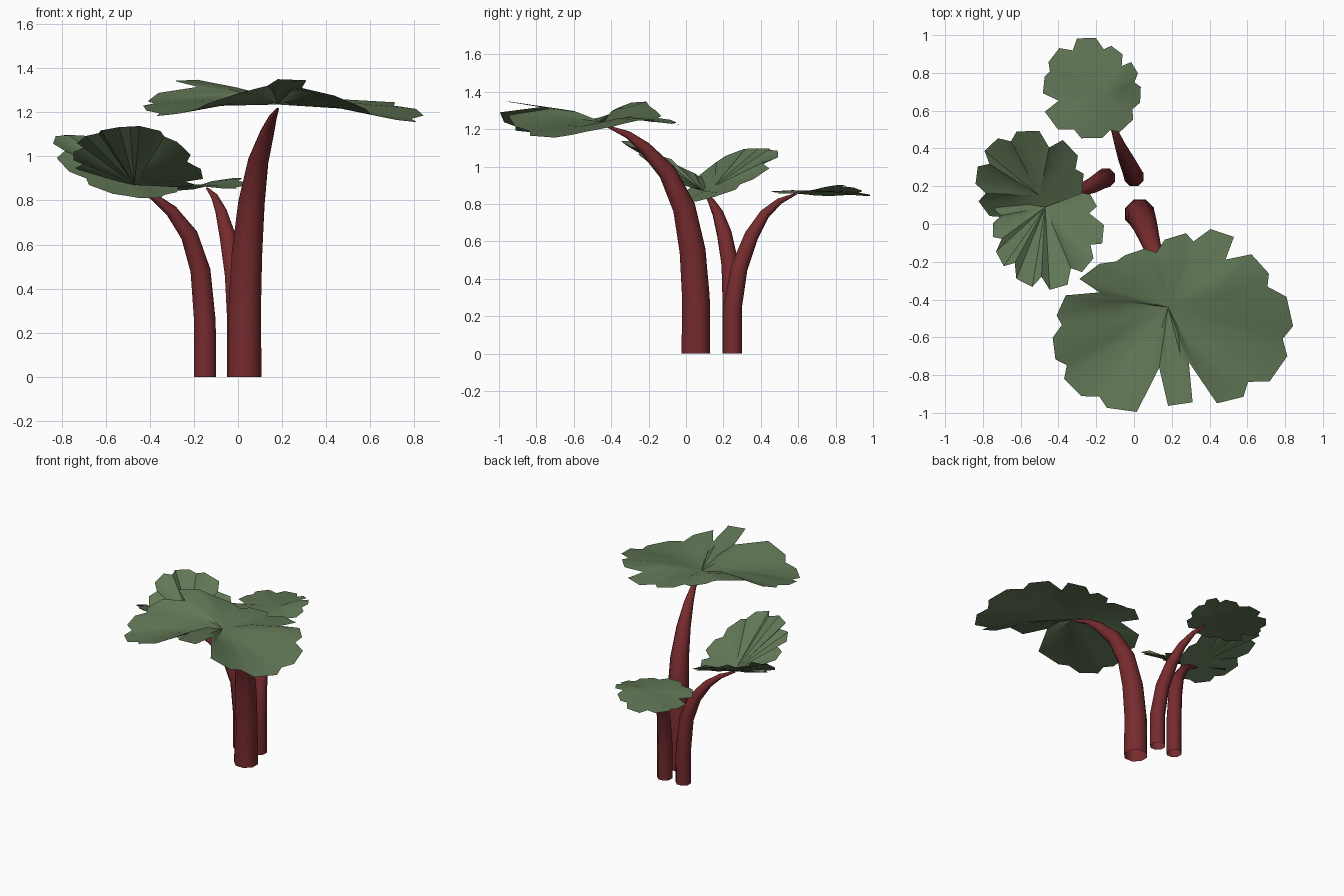
import bpy, bmesh, math
from mathutils import Vector

if "Cube" in bpy.data.objects:
    bpy.data.objects.remove(bpy.data.objects["Cube"])


def material(name, rgb):
    m = bpy.data.materials.new(name)
    m.diffuse_color = (*rgb, 1)
    m.use_nodes = True
    m.node_tree.nodes["Principled BSDF"].inputs["Base Color"].default_value = m.diffuse_color
    return m


GREEN = material("leaf green", (0.12, 0.185, 0.093))
RED = material("stalk red", (0.18, 0.024, 0.027))


def finish(bm, name, mat, angle):
    me = bpy.data.meshes.new(name)
    bm.to_mesh(me)
    bm.free()
    me.materials.append(mat)
    ob = bpy.data.objects.new(name, me)
    bpy.context.collection.objects.link(ob)
    for p in me.polygons:
        p.use_smooth = True
    me.set_sharp_from_angle(angle=math.radians(angle))


def stalk(name, path, sides=8):
    """Open tapering tube swept along (x, y, z, radius) points."""
    bm = bmesh.new()
    pts = [Vector(p[:3]) for p in path]
    rings = []
    for i, p in enumerate(pts):
        t = (pts[min(i + 1, len(pts) - 1)] - pts[max(i - 1, 0)]).normalized()
        if i == 0:
            t = Vector((0, 0, 1))
        u = Vector((0, 1, 0)).cross(t).normalized()
        v = t.cross(u)
        rings.append([bm.verts.new(p + path[i][3] * (u * math.cos(a) + v * math.sin(a)))
                      for a in (math.tau * (k + 0.5) / sides for k in range(sides))])
    for a, b in zip(rings, rings[1:]):
        for k in range(sides):
            j = (k + 1) % sides
            bm.faces.new((a[k], a[j], b[j], b[k]))
    finish(bm, name, RED, 50)


def leaf(name, hub, lobes, bulge=0.02):
    """Lobed leaf fanned round a hub. Lobes: (x, y, z, optional valley depth)."""
    hub = Vector(hub)
    info = []
    for l in lobes:
        d = Vector(l[:3]) - hub
        info.append((math.atan2(d.y, d.x) % math.tau, math.hypot(d.x, d.y), d.z,
                     l[3] if len(l) > 3 else 0.87))
    info.sort()
    n = len(info)
    gaps = [(info[(i + 1) % n][0] - info[i][0]) % math.tau for i in range(n)]
    # start just after the largest gap, so that an open back ends the fan
    s = (gaps.index(max(gaps)) + 1) % n
    info, gaps = info[s:] + info[:s], gaps[s:] + gaps[:s]
    is_open = gaps[-1] > math.radians(110)
    rim = []
    for i, (a, r, z, depth) in enumerate(info):
        for side in (-1, 1):
            j = (i + side) % n
            g = gaps[i] if side > 0 else gaps[i - 1]
            r2, z2 = info[j][1], info[j][2]
            if is_open and ((i == 0 and side < 0) or (i == n - 1 and side > 0)):
                g, r2, z2 = 0.4, r, z
            # blunt tip corner, then the valley shared with the next lobe
            for t, f in [(0.5, 1.02)] + ([(1.0, depth)] if side > 0 else []):
                w = t / 2
                rim.append((a + side * t * g / 2, (r + (r2 - r) * w) * f,
                            z + (z2 - z) * w))
    bm = bmesh.new()
    c = bm.verts.new(hub)
    inner, outer = [], []
    for a, r, z in rim:
        d = Vector((math.cos(a) * r, math.sin(a) * r, z))
        outer.append(bm.verts.new(hub + d))
        inner.append(bm.verts.new(hub + d * 0.5 + Vector((0, 0, bulge))))
    m = len(rim)
    for k in range(m - 1 if is_open else m):
        j = (k + 1) % m
        bm.faces.new((c, inner[k], inner[j]))
        bm.faces.new((inner[k], outer[k], outer[j], inner[j]))
    finish(bm, name, GREEN, 35)


# Stalks
stalk("main_stalk", [(0.03, 0.053, 0, 0.083), (0.03, 0.053, 0.3, 0.08),
                     (0.04, 0.035, 0.55, 0.075), (0.06, -0.01, 0.78, 0.065),
                     (0.09, -0.1, 0.97, 0.05), (0.13, -0.22, 1.1, 0.034),
                     (0.155, -0.31, 1.17, 0.02), (0.18, -0.42, 1.215, 0.006)])
stalk("left_stalk", [(-0.15, 0.245, 0, 0.054), (-0.15, 0.245, 0.25, 0.053),
                     (-0.17, 0.235, 0.48, 0.049), (-0.22, 0.205, 0.64, 0.042),
                     (-0.30, 0.17, 0.75, 0.03), (-0.38, 0.135, 0.815, 0.018),
                     (-0.475, 0.1, 0.86, 0.006)])
stalk("back_stalk", [(0.0, 0.25, 0, 0.054), (0.0, 0.25, 0.25, 0.053),
                     (-0.015, 0.285, 0.46, 0.048), (-0.045, 0.35, 0.63, 0.04),
                     (-0.075, 0.42, 0.745, 0.028), (-0.105, 0.5, 0.815, 0.017),
                     (-0.14, 0.59, 0.855, 0.005)])

# Large front leaf, with slits either side of its raised middle lobe
leaf("large_leaf", (0.18, -0.44, 1.235), [
    (0.83, -0.46, 1.2, 0.92), (0.65, -0.22, 1.26, 0.78), (0.47, -0.04, 1.22),
    (0.22, -0.08, 1.24), (0.02, -0.17, 1.28, 0.95), (-0.24, -0.26, 1.37, 0.73),
    (-0.38, -0.43, 1.26, 0.95), (-0.42, -0.66, 1.22, 0.95), (-0.33, -0.86, 1.17, 0.95),
    (-0.07, -0.98, 1.26, 0.6), (0.25, -0.92, 1.38, 0.58), (0.5, -0.93, 1.24, 0.92),
    (0.77, -0.77, 1.14, 0.95)], 0.02)

# Two leaves that share the left stalk
leaf("left_front_leaf", (-0.47, 0.09, 0.87), [
    (-0.72, 0.1, 0.93), (-0.74, -0.03, 1.0), (-0.71, -0.18, 1.08),
    (-0.58, -0.31, 1.13), (-0.4, -0.34, 1.14), (-0.25, -0.21, 1.04),
    (-0.16, -0.06, 0.91, 0.8), (-0.23, 0.13, 0.86)], 0.0)
leaf("left_back_leaf", (-0.5, 0.15, 0.895), [
    (-0.8, 0.08, 0.96), (-0.83, 0.26, 1.09), (-0.76, 0.42, 1.1),
    (-0.57, 0.49, 1.08, 0.9), (-0.33, 0.4, 0.96, 0.8), (-0.27, 0.22, 0.85),
    (-0.4, 0.03, 0.8), (-0.63, 0.0, 0.84)], 0.0)

# Leaf on the back stalk
leaf("back_leaf", (-0.17, 0.68, 0.87), [
    (0.03, 0.69, 0.87), (0.0, 0.83, 0.91, 0.8), (-0.09, 0.91, 0.88),
    (-0.25, 0.99, 0.84), (-0.43, 0.89, 0.85, 0.95), (-0.47, 0.74, 0.84, 0.75),
    (-0.45, 0.55, 0.86), (-0.22, 0.46, 0.87), (-0.04, 0.52, 0.85)], 0.005)
